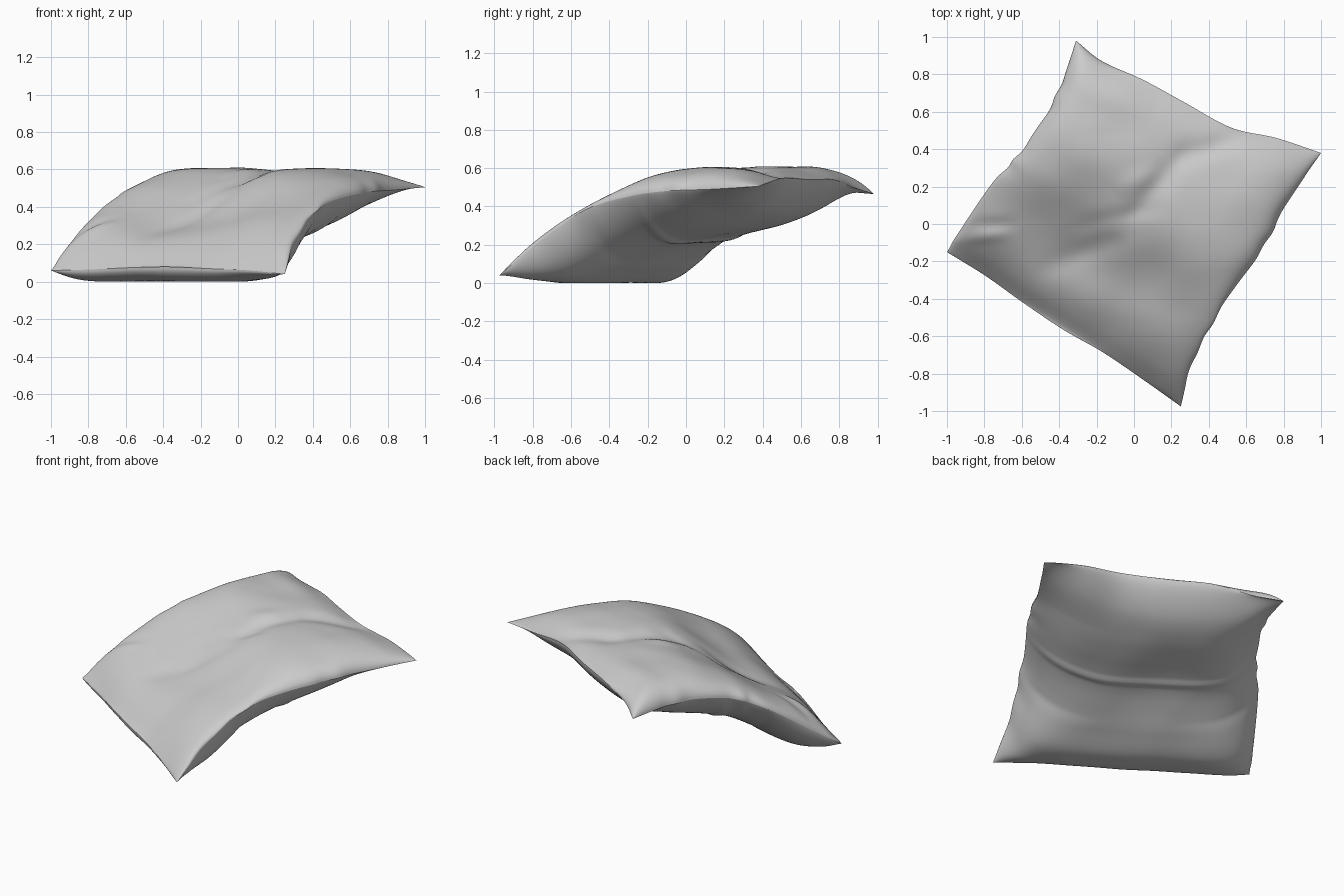
import bpy, bmesh, math
from mathutils import Vector, noise

if "Cube" in bpy.data.objects:
    bpy.data.objects.remove(bpy.data.objects["Cube"])

N = 130

def spline(pts, t):
    """Smooth curve through evenly spaced points, t in 0..1."""
    n = len(pts) - 1
    i = min(int(t * n), n - 1)
    f = t * n - i
    p1, p2 = Vector(pts[i]), Vector(pts[i + 1])
    p0 = Vector(pts[i - 1]) if i > 0 else p1 * 2 - p2
    p3 = Vector(pts[i + 2]) if i + 2 <= n else p2 * 2 - p1
    return 0.5 * (2 * p1 + (p2 - p0) * f + (2 * p0 - 5 * p1 + 4 * p2 - p3) * f * f
                  + (3 * p1 - p0 - 3 * p2 + p3) * f ** 3)

def profile(zs, t):
    return spline([(z, 0, 0) for z in zs], t).x

# The four seam edges of the cushion
front = [(-1, -.15, .06), (-.79, -.28, .065), (-.58, -.43, .075), (-.37, -.57, .08),
         (-.16, -.69, .07), (.06, -.84, .06), (.25, -.975, .04)]
back = [(-.31, .98, .465), (-.17, .87, .5), (.05, .77, .54), (.27, .65, .54),
        (.52, .515, .55), (.76, .46, .535), (1, .38, .505)]
left = [front[0], (-.91, .0, .17), (-.76, .21, .34), (-.62, .37, .44),
        (-.49, .55, .48), (-.38, .77, .48), back[0]]
right = [front[-1], (.305, -.76, .22), (.42, -.53, .38), (.56, -.31, .45),
         (.70, -.11, .48), (.83, .13, .49), back[-1]]

# Heights of the upper and lower cloth from front to back
top_z = [.085, .215, .325, .405, .475, .535, .57, .59, .60, .59, .55]
low_z = [.015, .0, .005, .07, .14, .2, .235, .265, .305, .365, .47]

# Soft folds on top: start, end, width, height
creases = [((-.55, -.27), (.1, .0), .07, -.016), ((-.08, -.05), (.36, .5), .06, -.018),
           ((-.35, -.02), (.2, .1), .05, -.012), ((-.1, .16), (.14, .3), .06, .012),
           ((-1, -.09), (-.65, -.05), .035, .012), ((-1, 0), (-.6, 0), .035, -.012),
           ((.2, .33), (.6, .48), .06, -.018), ((-.35, .74), (.1, .6), .09, .012)]

def crease(p):
    total = 0
    for a, b, w, h in creases:
        a, b = Vector(a), Vector(b)
        q = Vector((p.x, p.y)) - a
        d = b - a
        s = max(0, min(1, q.dot(d) / d.length_squared))
        dist = (q - d * s).length
        total += h * math.sin(math.pi * s) * math.exp(-(dist / w) ** 2)
    return total

# Broad swells of the upper cloth: u, v, width u, width v, height
swells = [(.47, .28, .3, .24, -.09), (.75, .55, .2, .15, .03), (.25, .72, .2, .15, .015)]

def sheet(u, v):
    """Mid surface spanned by the four seams."""
    f, b, l, r = spline(front, u), spline(back, u), spline(left, v), spline(right, v)
    flat = (Vector(front[0]) * (1 - u) + Vector(front[-1]) * u) * (1 - v) \
        + (Vector(back[0]) * (1 - u) + Vector(back[-1]) * u) * v
    p = f * (1 - v) + b * v + l * (1 - u) + r * u - flat
    # gathered cloth along the two side seams
    side = abs(2 * u - 1) ** 12 * math.sin(math.pi * v)
    p.x += .006 * side * math.sin(38 * v + 5 * noise.noise((v * 4, u * 2, 0)))
    return p

def puff(t, n, power=.5):
    return max(0, 1 - abs(2 * t - 1) ** n) ** power

def cloth(u, v, upper):
    p = sheet(u, v)
    if upper:
        goal = profile(top_z, v) + crease(p)
        for a, b, wa, wb, h in swells:
            goal += h * math.exp(-((u - a) / wa) ** 2 - ((v - b) / wb) ** 2)
        goal += .012 * noise.noise((p.x * 4, p.y * 4, 2))
        amount = puff(u, 6) * puff(v, 16)
    else:
        goal = profile(low_z, v) + .012 * noise.noise((p.x * 3, p.y * 3, 7))
        # raised corners at the back
        goal += .06 * (2 * u - 1) ** 2 * max(0, min(1, (v - .55) / .25))
        # overlapping hem across the underside
        goal -= .009 * (1 / (1 + math.exp(-(v - .53) * 300))
                        - 1 / (1 + math.exp(-(v - .565) * 300)))
        k = max(0, 1 - v / .35)
        amount = puff(u, 4 + 8 * k, .85 - .35 * k) * puff(v, 18)
    p.z = max(0, p.z + (goal - p.z) * amount)
    return p

# Cushion body: two cloth panels sharing the seam vertices
bm = bmesh.new()
ts = [(1 - math.cos(math.pi * i / N)) / 2 * .85 + .15 * i / N for i in range(N + 1)]
top = [[bm.verts.new(cloth(u, v, True)) for u in ts] for v in ts]
low = [[top[j][i] if i in (0, N) or j in (0, N) else bm.verts.new(cloth(ts[i], ts[j], False))
        for i in range(N + 1)] for j in range(N + 1)]
for g in (top, low):
    for j in range(N):
        for i in range(N):
            q = [g[j][i], g[j][i + 1], g[j + 1][i + 1], g[j + 1][i]]
            bm.faces.new(q if g is top else q[::-1]).smooth = True
# crisp sewn edge
for i in range(N):
    for a, b in ((top[0][i], top[0][i + 1]), (top[N][i], top[N][i + 1]),
                 (top[i][0], top[i + 1][0]), (top[i][N], top[i + 1][N])):
        bm.edges.get((a, b)).smooth = False
mesh = bpy.data.meshes.new("cushion")
bm.to_mesh(mesh)
bm.free()
cushion = bpy.data.objects.new("cushion", mesh)
bpy.context.collection.objects.link(cushion)
